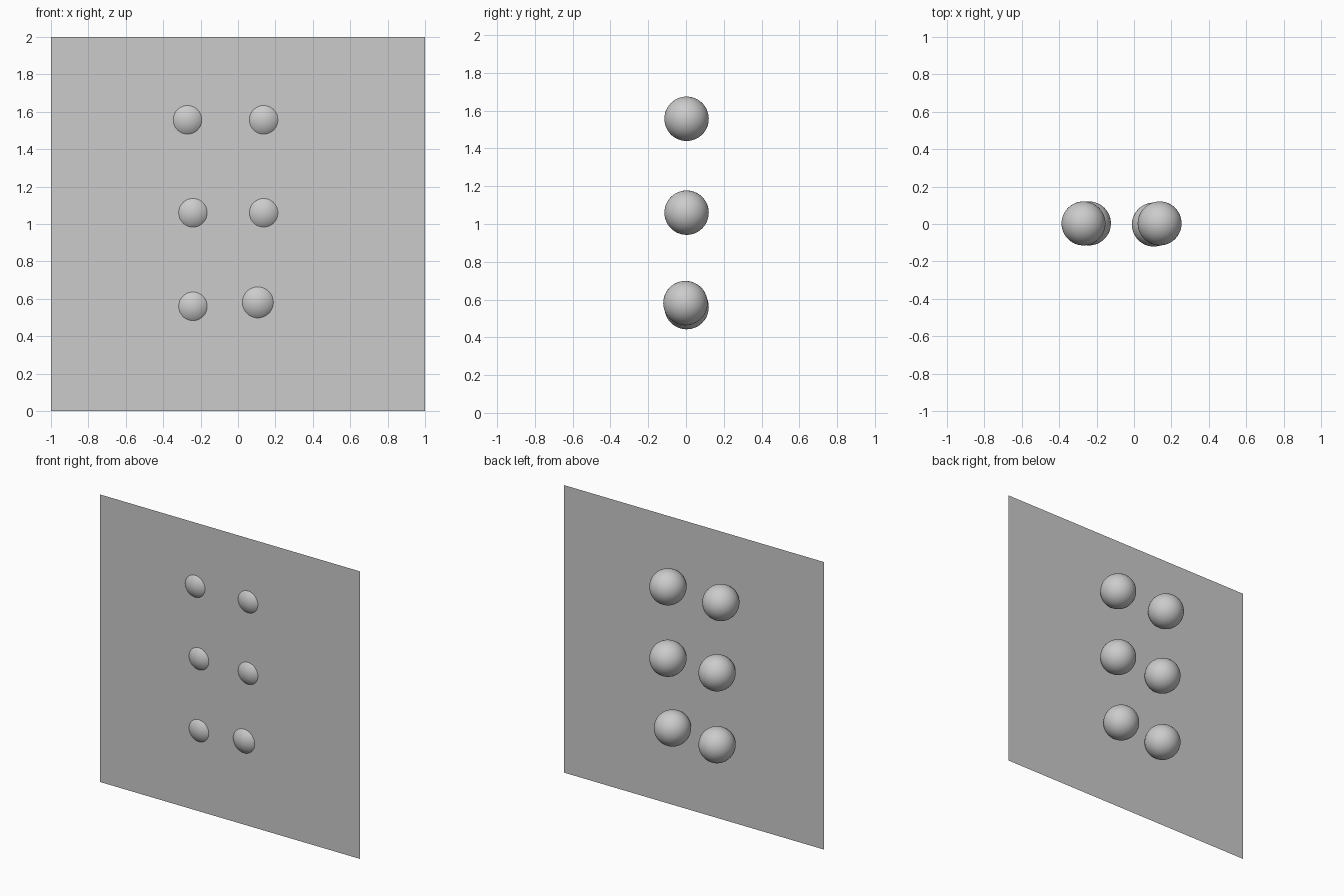
import bpy
from math import pi

if "Cube" in bpy.data.objects:
    bpy.data.objects.remove(bpy.data.objects["Cube"])

PANEL_Y = -0.086
RADIUS = 0.1175

# Thin upright panel
bpy.ops.mesh.primitive_plane_add(size=2, location=(0, PANEL_Y, 1), rotation=(pi / 2, 0, 0))
bpy.context.object.name = "panel"
bpy.ops.object.transform_apply(location=False, rotation=True, scale=False)


def ball(name, x, y, z):
    bpy.ops.mesh.primitive_uv_sphere_add(segments=48, ring_count=24, radius=RADIUS, location=(x, y, z))
    bpy.context.object.name = name
    bpy.ops.object.shade_smooth()


# Six balls poking through the panel, in two loose columns
ball("ball_top_left", -0.27, 0.003, 1.557)
ball("ball_top_right", 0.137, 0.003, 1.557)
ball("ball_middle_left", -0.241, 0.003, 1.06)
ball("ball_middle_right", 0.137, 0.003, 1.06)
ball("ball_bottom_left", -0.241, 0.003, 0.56)
ball("ball_bottom_right", 0.106, -0.003, 0.581)
